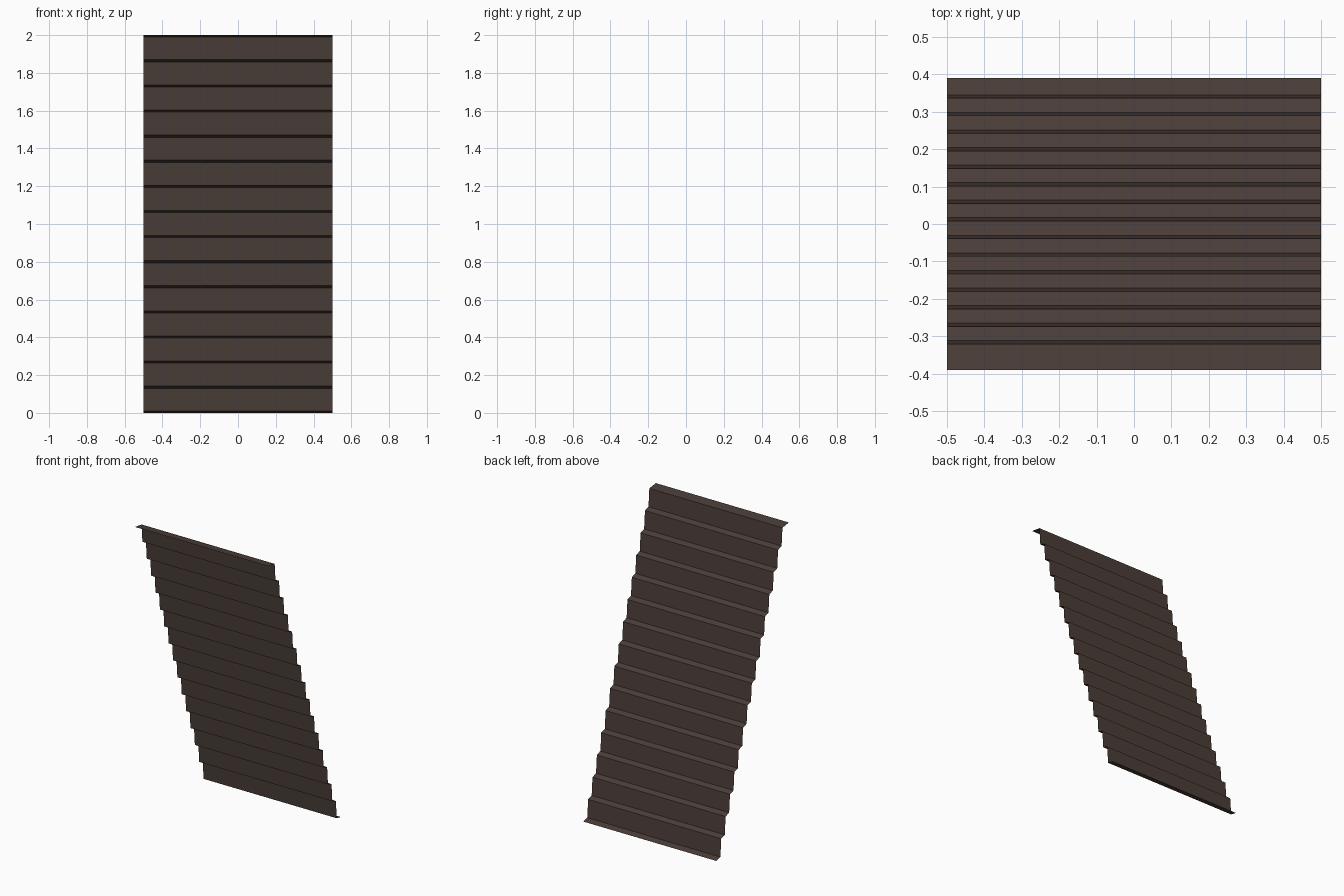
import bpy, bmesh

if "Cube" in bpy.data.objects:
    bpy.data.objects.remove(bpy.data.objects["Cube"])

HALF_W = 0.5
STEPS = 15
DY, DZ = 0.0469, 0.1329      # offset from one slat to the next
LEAN, RISE = 0.009, 0.012    # slat lean forward, ledge rise
Y0, Z0 = 0.345, 0.009        # foot of the lowest slat

# Side profile: bottom flange, stepped slats, top flange
profile = [(0.39, 0.0)]
for i in range(STEPS):
    y, z = Y0 - i * DY, Z0 + i * DZ
    profile += [(y, z), (y - LEAN, z + DZ - RISE)]
profile.append((-0.39, 2.0))

# Sweep the profile across the width as a thin open sheet
bm = bmesh.new()
rows = [[bm.verts.new((x, y, z)) for x in (-HALF_W, HALF_W)] for y, z in profile]
for a, b in zip(rows, rows[1:]):
    bm.faces.new((a[0], a[1], b[1], b[0]))
mesh = bpy.data.meshes.new("stepped_cladding_panel")
bm.to_mesh(mesh)
bm.free()

# Dark brown coating
mat = bpy.data.materials.new("dark brown")
mat.diffuse_color = (0.070, 0.048, 0.040, 1.0)
mat.use_nodes = True
mat.node_tree.nodes["Principled BSDF"].inputs["Base Color"].default_value = mat.diffuse_color
mesh.materials.append(mat)

panel = bpy.data.objects.new("stepped_cladding_panel", mesh)
bpy.context.collection.objects.link(panel)
